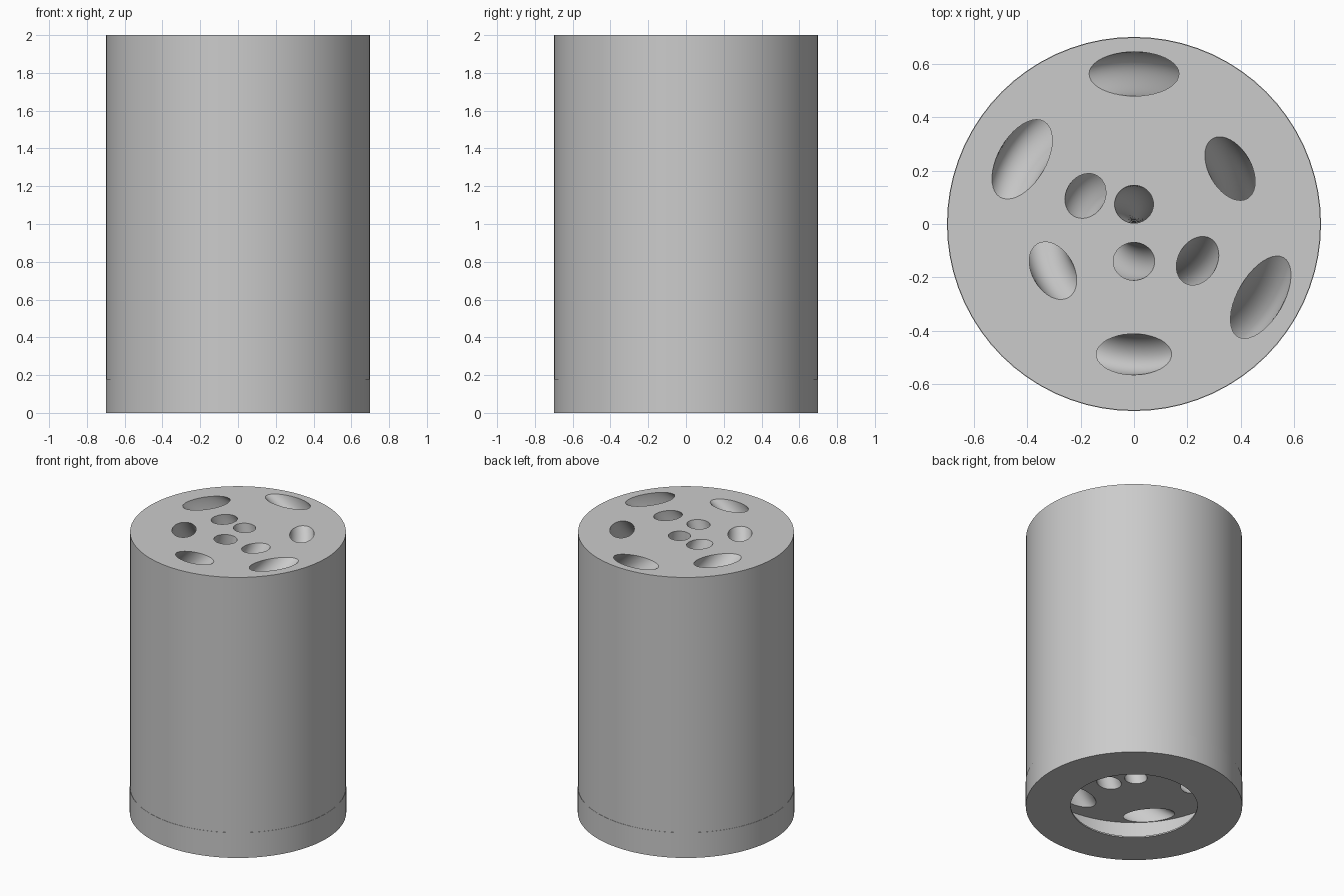
import bpy, bmesh, math
from math import sin, cos, pi, radians

if "Cube" in bpy.data.objects:
    bpy.data.objects.remove(bpy.data.objects["Cube"])

grey = bpy.data.materials.new("plain grey")
grey.use_nodes = True
colour = (0.6, 0.6, 0.6, 1)
grey.diffuse_color = colour
grey.node_tree.nodes["Principled BSDF"].inputs["Base Color"].default_value = colour

HEIGHT, CHAMBER = 2.0, 0.25
TWIST = radians(230) / (HEIGHT - CHAMBER)


def make_object(name, bm):
    bmesh.ops.recalc_face_normals(bm, faces=bm.faces)
    mesh = bpy.data.meshes.new(name)
    bm.to_mesh(mesh)
    bm.free()
    mesh.materials.append(grey)
    obj = bpy.data.objects.new(name, mesh)
    bpy.context.collection.objects.link(obj)
    return obj


def skin(bm, rings, closed=False):
    """Join successive rings of vertices with quads."""
    n = len(rings[0])
    pairs = list(zip(rings, rings[1:]))
    for a, b in pairs:
        for i in range(n):
            j = (i + 1) % n
            bm.faces.new((a[i], a[j], b[j], b[i]))
    bm.faces.new(rings[0])
    bm.faces.new(rings[-1])


# Body: cylinder with a slim base step and a hollow chamber behind a round opening
def cylinder_body(sides=72):
    bm = bmesh.new()
    profile = [(0.698, HEIGHT), (0.698, 0.18), (0.70, 0.18), (0.70, 0),
               (0.41, 0), (0.41, 0.01), (0.65, 0.01), (0.65, CHAMBER)]
    rings = [[bm.verts.new((r * cos(2 * pi * i / sides), r * sin(2 * pi * i / sides), z))
              for i in range(sides)] for r, z in profile]
    skin(bm, rings)
    return make_object("cylinder_body", bm)


# Channel: an elongated section that turns around the axis as it descends
def add_channel(bm, radius, angle, half_width, sides=40, steps=72):
    half_length = half_width * math.hypot(1, pi * radius)
    low, high = CHAMBER - 0.04, HEIGHT + 0.04
    rings = []
    for s in range(steps + 1):
        z = low + (high - low) * s / steps
        turn = radians(angle) + TWIST * (z - HEIGHT)
        ring = []
        for i in range(sides):
            t = 2 * pi * i / sides
            u, v = radius + half_width * cos(t), half_length * sin(t)
            ring.append(bm.verts.new((u * cos(turn) - v * sin(turn),
                                      u * sin(turn) + v * cos(turn), z)))
        rings.append(ring)
    skin(bm, rings)


body = cylinder_body()

# Radius, angle and half width of every channel where it meets the top
channels = [(0.074, 90, 0.071), (0.14, 270, 0.071), (0.21, 150, 0.073), (0.275, 330, 0.073),
            (0.35, 210, 0.078), (0.415, 30, 0.079), (0.488, 270, 0.077),
            (0.484, 150, 0.09), (0.562, 90, 0.083), (0.548, 330, 0.086)]
bm = bmesh.new()
for radius, angle, half_width in channels:
    add_channel(bm, radius, angle, half_width)
cutter = make_object("channel_cutter", bm)
cutter.hide_render = True

# Drill the channels
drill = body.modifiers.new("drill", 'BOOLEAN')
drill.operation = 'DIFFERENCE'
drill.solver = 'EXACT'
drill.object = cutter
bpy.ops.object.select_all(action='DESELECT')
body.select_set(True)
bpy.context.view_layer.objects.active = body
bpy.ops.object.modifier_apply(modifier=drill.name)
bpy.data.objects.remove(cutter)

bpy.ops.object.shade_smooth_by_angle(angle=radians(30))
